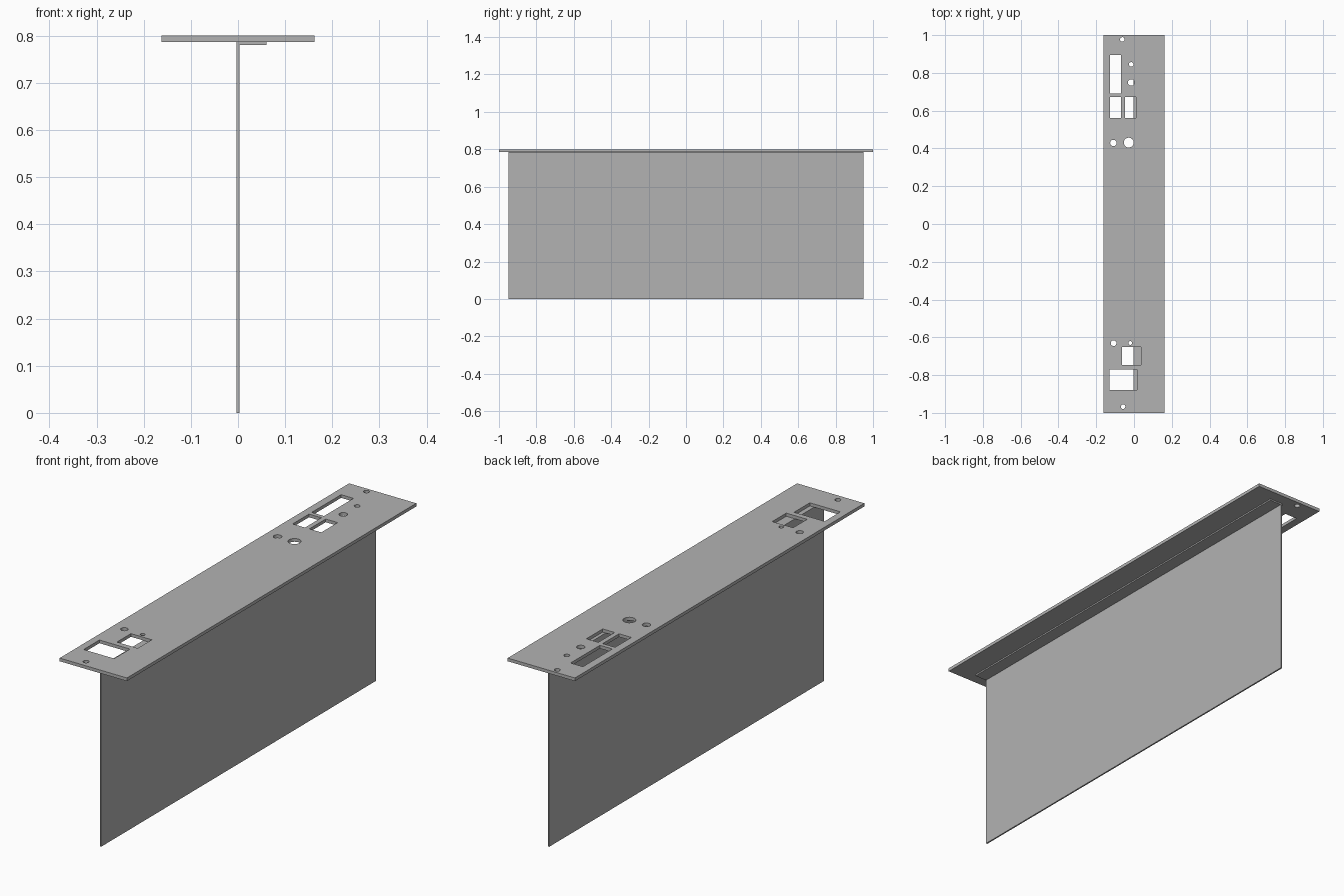
import bpy, bmesh
from mathutils import Matrix, Vector

cube = bpy.data.objects.get("Cube")
if cube:
    bpy.data.objects.remove(cube, do_unlink=True)

grey = bpy.data.materials.new("plain grey metal")
grey.use_nodes = True
COLOUR = (0.45, 0.45, 0.45, 1)
grey.diffuse_color = COLOUR
grey.node_tree.nodes["Principled BSDF"].inputs["Base Color"].default_value = COLOUR

TOP, UNDER = 0.8, 0.786


def finish(name, bm):
    bmesh.ops.recalc_face_normals(bm, faces=bm.faces)
    mesh = bpy.data.meshes.new(name)
    bm.to_mesh(mesh)
    bm.free()
    mesh.materials.append(grey)
    obj = bpy.data.objects.new(name, mesh)
    bpy.context.collection.objects.link(obj)
    return obj


def add_box(bm, x0, x1, y0, y1, z0, z1):
    centre = Vector((x0 + x1, y0 + y1, z0 + z1)) / 2
    size = (x1 - x0, y1 - y0, z1 - z0)
    bmesh.ops.create_cube(bm, size=1, matrix=Matrix.Translation(centre) @ Matrix.Diagonal((*size, 1)))


# Top plate
bm = bmesh.new()
add_box(bm, -0.1625, 0.1625, -1, 1, UNDER, TOP)
plate = finish("top_plate", bm)

# Rectangular openings: x range, y range
bm = bmesh.new()
for x0, x1, y0, y1 in [
    (-0.128, -0.068, 0.692, 0.895),
    (-0.128, -0.068, 0.56, 0.673),
    (-0.047, 0.011, 0.56, 0.673),
    (-0.063, 0.038, -0.747, -0.65),
    (-0.131, 0.017, -0.88, -0.771),
]:
    add_box(bm, x0, x1, y0, y1, UNDER - 0.1, TOP + 0.1)

# Round holes: centre and radius
for x, y, r in [
    (-0.062, 0.977, 0.012), (-0.015, 0.845, 0.012), (-0.015, 0.749, 0.017),
    (-0.109, 0.429, 0.017), (-0.028, 0.431, 0.026), (-0.108, -0.631, 0.015),
    (-0.02, -0.63, 0.01), (-0.058, -0.967, 0.012),
]:
    bmesh.ops.create_cone(bm, cap_ends=True, segments=32, radius1=r, radius2=r, depth=0.2,
                          matrix=Matrix.Translation((x, y, TOP)))
cutter = finish("hole_cutter", bm)
cutter.hide_render = True

# Punch the openings, then discard the cutter
cut = plate.modifiers.new("openings", 'BOOLEAN')
cut.operation = 'DIFFERENCE'
cut.solver = 'EXACT'
cut.object = cutter
bpy.context.view_layer.objects.active = plate
plate.select_set(True)
bpy.ops.object.modifier_apply(modifier=cut.name)
bpy.data.objects.remove(cutter, do_unlink=True)
bpy.ops.object.shade_smooth_by_angle()

# Hanging sheet with a folded flange under the plate, as one extruded profile
LEFT, RIGHT, LIP, FOLD = -0.0035, 0.003, 0.06, 0.78
profile = [(LEFT, 0), (RIGHT, 0), (RIGHT, FOLD), (LIP, FOLD), (LIP, UNDER), (LEFT, UNDER)]
bm = bmesh.new()
face = bm.faces.new([bm.verts.new((x, -0.95, z)) for x, z in profile])
ext = bmesh.ops.extrude_face_region(bm, geom=[face])
bmesh.ops.translate(bm, vec=(0, 1.9, 0),
                    verts=[v for v in ext["geom"] if isinstance(v, bmesh.types.BMVert)])
finish("hanging_sheet", bm)
